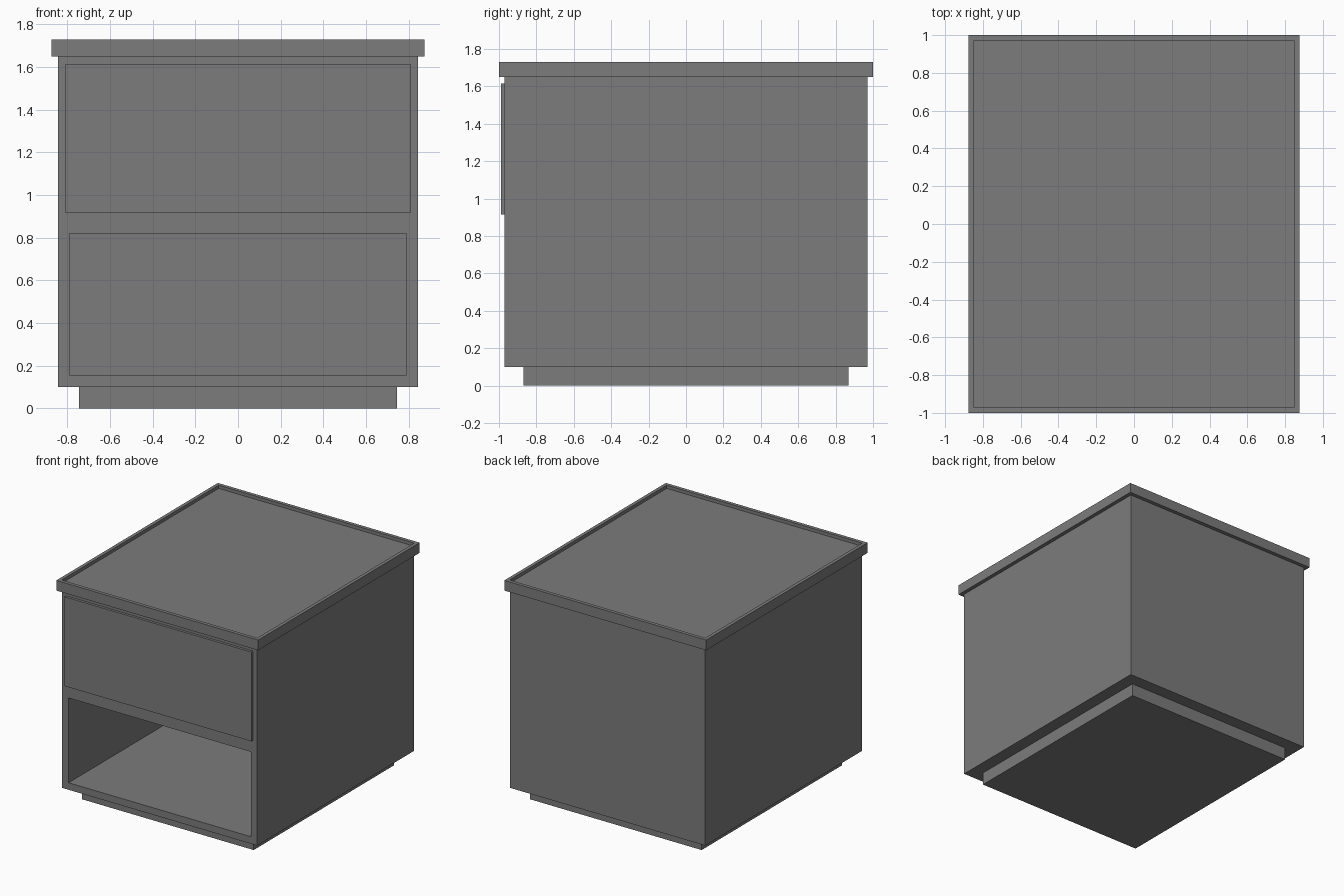
import bpy
import bmesh
from mathutils import Vector

default = bpy.data.objects.get("Cube")
if default:
    bpy.data.objects.remove(default, do_unlink=True)

GREY = (0.2, 0.2, 0.2, 1.0)
paint = bpy.data.materials.new("grey_paint")
paint.use_nodes = True
paint.diffuse_color = GREY
paint.node_tree.nodes["Principled BSDF"].inputs["Base Color"].default_value = GREY


def box(name, low, high, recess=None):
    """Box between two corners; recess = (direction, low, high) sinks a pocket."""
    low, high = Vector(low), Vector(high)
    bm = bmesh.new()
    bmesh.ops.create_cube(bm, size=1)
    for v in bm.verts:
        v.co = Vector([b if c > 0 else a for c, a, b in zip(v.co, low, high)])
    bm.normal_update()

    if recess:
        direction, r_low, r_high = Vector(recess[0]), recess[1], recess[2]
        axis = max(range(3), key=lambda i: abs(direction[i]))
        face = max(bm.faces, key=lambda f: f.normal.dot(direction))
        centre = face.calc_center_median()
        # Outline of the opening
        bmesh.ops.inset_region(bm, faces=[face], thickness=0.01)
        for v in face.verts:
            for i in range(3):
                if i != axis:
                    v.co[i] = r_high[i] if v.co[i] > centre[i] else r_low[i]
        # Walls and floor of the pocket
        floor = bmesh.ops.extrude_discrete_faces(bm, faces=[face])["faces"][0]
        depth = r_low[axis] if direction[axis] > 0 else r_high[axis]
        for v in floor.verts:
            v.co[axis] = depth

    bmesh.ops.recalc_face_normals(bm, faces=bm.faces)
    mesh = bpy.data.meshes.new(name)
    bm.to_mesh(mesh)
    bm.free()
    mesh.materials.append(paint)
    obj = bpy.data.objects.new(name, mesh)
    bpy.context.collection.objects.link(obj)
    return obj


# Set-back base
box("plinth", (-0.745, -0.87, 0), (0.745, 0.87, 0.1))

# Cabinet with the open shelf niche in its front
box("cabinet_body", (-0.845, -0.97, 0.1), (0.845, 0.97, 1.65),
    ((0, -1, 0), (-0.79, -0.97, 0.155), (0.79, 0.915, 0.82)))

# Slightly raised drawer front
box("drawer_front", (-0.81, -0.99, 0.915), (0.81, -0.97, 1.615))

# Overhanging top with a shallow tray inside its rim
box("tray_top", (-0.875, -1, 1.65), (0.875, 1, 1.73),
    ((0, 0, 1), (-0.848, -0.972, 1.705), (0.848, 0.972, 1.73)))
